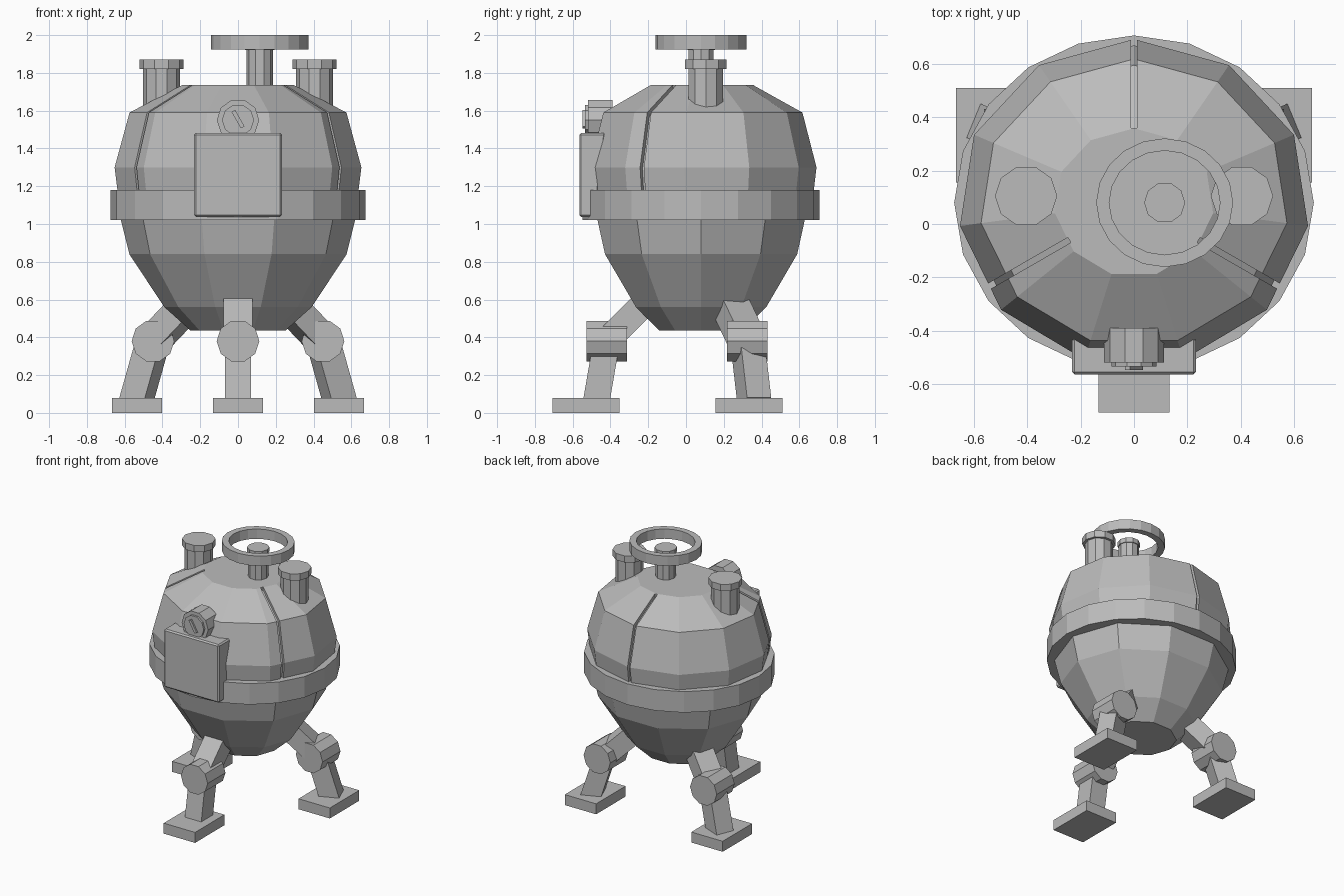
import bpy, bmesh, math
from mathutils import Vector, Matrix

if "Cube" in bpy.data.objects:
    bpy.data.objects.remove(bpy.data.objects["Cube"])

CY = 0.08       # depth of the pod's vertical axis
SQUASH = 0.93   # pod is slightly shallower than wide

metal = bpy.data.materials.new("light_grey_metal")
metal.use_nodes = True
metal.diffuse_color = (0.5, 0.5, 0.5, 1)
metal.node_tree.nodes["Principled BSDF"].inputs["Base Color"].default_value = (0.5, 0.5, 0.5, 1)


def finish(name, bm):
    bmesh.ops.recalc_face_normals(bm, faces=bm.faces)
    mesh = bpy.data.meshes.new(name)
    bm.to_mesh(mesh)
    bm.free()
    mesh.materials.append(metal)
    obj = bpy.data.objects.new(name, mesh)
    bpy.context.scene.collection.objects.link(obj)
    return obj


def lathe(name, profile, sides, turn=0, center=(0, CY), squash=SQUASH, closed=False):
    """Revolve (radius, height) points; cap the ends unless the profile is closed."""
    bm = bmesh.new()
    rings = []
    for r, z in profile:
        angles = [math.radians(turn) + math.tau * i / sides for i in range(sides)]
        rings.append([bm.verts.new((center[0] + r * math.cos(a),
                                    center[1] + r * squash * math.sin(a), z)) for a in angles])
    pairs = list(zip(rings, rings[1:]))
    if closed:
        pairs.append((rings[-1], rings[0]))
    else:
        bm.faces.new(rings[0])
        bm.faces.new(rings[-1])
    for low, high in pairs:
        for i in range(sides):
            j = (i + 1) % sides
            bm.faces.new((low[i], low[j], high[j], high[i]))
    return finish(name, bm)


def box(name, center, size, matrix=Matrix()):
    bm = bmesh.new()
    bmesh.ops.create_cube(bm, size=1)
    bm.transform(Matrix.Translation(center) @ matrix @ Matrix.Diagonal((*size, 1)))
    return finish(name, bm)


def strut(name, start, end, width, depth):
    """Square bar between two points, with its width kept level."""
    a, b = Vector(start), Vector(end)
    axis = (b - a).normalized()
    side = axis.cross(Vector((0, 0, 1))).normalized()
    rot = Matrix((side, axis.cross(side), axis)).transposed().to_4x4()
    return box(name, (a + b) / 2, (width, depth, (b - a).length), rot)


def drum(name, center, radius, length, sides=10, turn=0):
    """Cylinder lying along the depth axis."""
    bm = bmesh.new()
    bmesh.ops.create_cone(bm, cap_ends=True, segments=sides, radius1=radius,
                          radius2=radius, depth=length)
    bm.transform(Matrix.Translation(center) @ Matrix.Rotation(math.pi / 2, 4, 'X')
                 @ Matrix.Rotation(math.radians(turn), 4, 'Z'))
    return finish(name, bm)


# Pod: lower bowl, waist band and upper dome
lathe("lower_bowl", [(0.25, 0.435), (0.39, 0.56), (0.575, 0.84), (0.62, 1.02), (0.62, 1.1)], 10)
lathe("waist_band", [(0.675, 1.02), (0.675, 1.18)], 20)
dome_profile = [(0.64, 1.1), (0.645, 1.18), (0.66, 1.3), (0.58, 1.59), (0.3, 1.735)]
dome = lathe("upper_dome", dome_profile, 11, turn=90)
lathe("dome_core", [(r - 0.025, z - 0.015) for r, z in dome_profile], 11, turn=90)

# Three seams cut down the dome
for angle in (90, 210, 330):
    a = math.radians(angle)
    cutter = box("seam_cutter", (0.6 * math.cos(a), CY + 0.6 * math.sin(a), 1.55),
                 (0.64, 0.022, 0.76), Matrix.Rotation(a, 4, 'Z'))
    cutter.hide_render = True
    cutter.hide_viewport = True
    cutter.display_type = 'WIRE'
    cut = dome.modifiers.new("seam", 'BOOLEAN')
    cut.operation = 'DIFFERENCE'
    cut.solver = 'EXACT'
    cut.object = cutter

# Hatch wheel on its stem
hub = (0.115, CY)
lathe("hatch_stem", [(0.07, 1.7), (0.07, 1.92), (0.077, 1.92), (0.077, 1.955)], 10, center=hub, squash=1)
lathe("hatch_wheel", [(0.257, 1.925), (0.257, 2.0), (0.208, 2.0), (0.208, 1.925)],
      20, center=hub, squash=0.94, closed=True)

# Pair of capped vents
for side, label in ((1, "left"), (-1, "right")):
    lathe(label + "_vent", [(0.098, 1.5), (0.098, 1.82), (0.117, 1.82), (0.117, 1.87)],
          10, center=(side * 0.405, 0.105), squash=0.98)

# Front box, shallower towards its bottom
panel = box("front_box", (0, -0.49, 1.26), (0.466, 0.15, 0.444))
for v in panel.data.vertices:
    if v.co.y > -0.49:
        v.co.y = -0.425 if v.co.z > 1.26 else -0.48
bevel = panel.modifiers.new("soft_edges", 'BEVEL')
bevel.width = 0.01
bevel.segments = 1

# Gauge above the box
drum("gauge_body", (0, -0.455, 1.55), 0.112, 0.13, turn=18)
drum("gauge_dial", (0, -0.49, 1.55), 0.085, 0.09, turn=18)
box("gauge_needle", (0, -0.535, 1.555), (0.022, 0.025, 0.1), Matrix.Rotation(math.radians(-30), 4, 'Y'))

# Legs: shoulder point, knee, ankle and foot centre
legs = {
    "front": ((0, -0.22, 0.58), (0, -0.42, 0.38), (0, -0.475, 0.06), (0, -0.53)),
    "back_left": ((0.26, 0.23, 0.58), (0.45, 0.325, 0.38), (0.54, 0.362, 0.06), (0.535, 0.333)),
}
legs["back_right"] = tuple((-p[0], *p[1:]) for p in legs["back_left"])
for label, (shoulder, knee, ankle, foot) in legs.items():
    strut(label + "_upper_leg", knee, shoulder, 0.155, 0.14)
    strut(label + "_lower_leg", ankle, knee, 0.138, 0.14)
    drum(label + "_knee", knee, 0.113, 0.215, turn=18)
    box(label + "_foot", (*foot, 0.04), (0.265, 0.355, 0.08))
